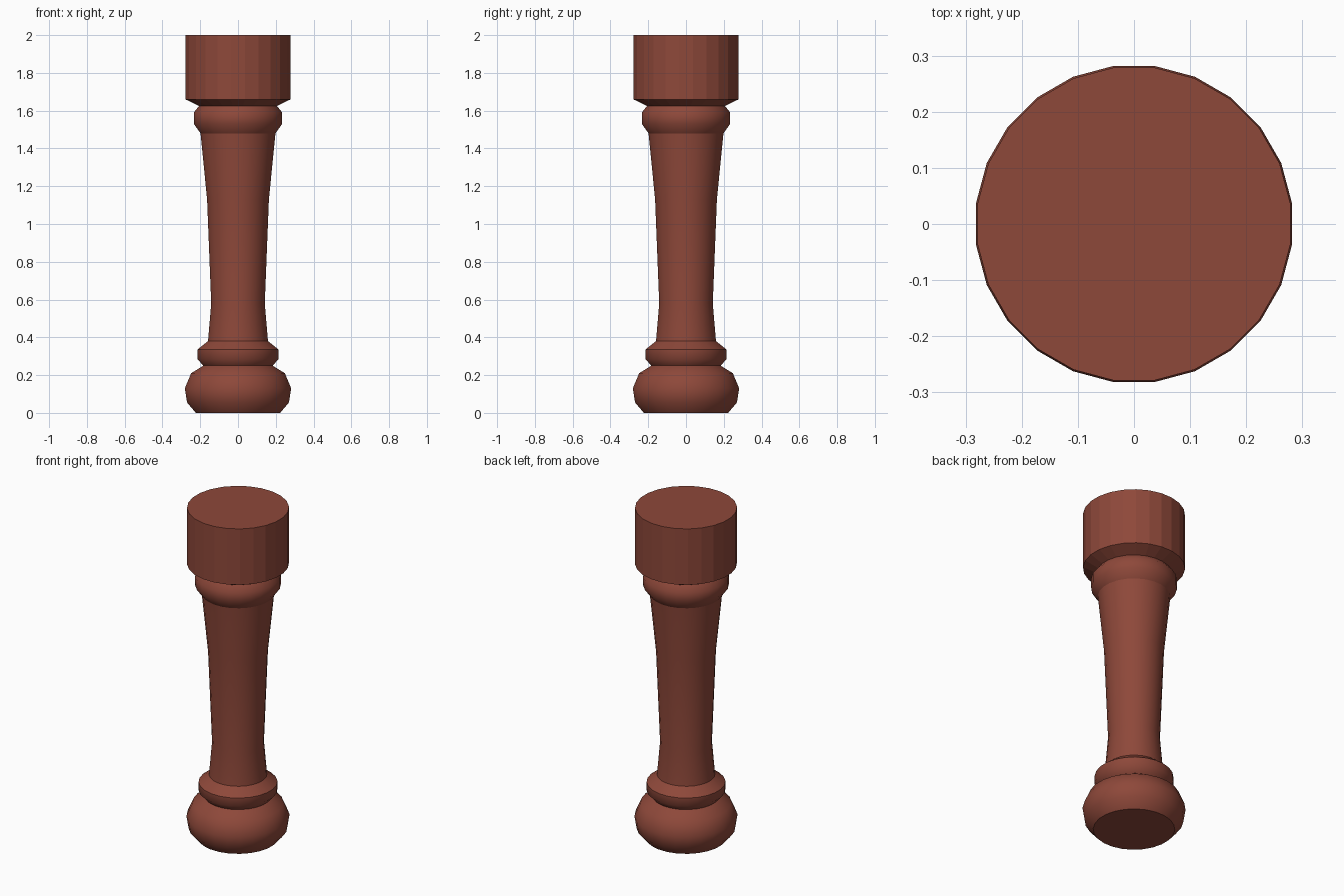
import bpy
import bmesh
from math import cos, sin, pi, radians

cube = bpy.data.objects.get("Cube")
if cube:
    bpy.data.objects.remove(cube, do_unlink=True)

SIDES = 24

wood = bpy.data.materials.new("red brown wood")
wood.use_nodes = True
colour = (0.27, 0.065, 0.042, 1)
wood.diffuse_color = colour
wood.node_tree.nodes["Principled BSDF"].inputs["Base Color"].default_value = colour


def turned(name, profile, cap_bottom=False, cap_top=False, smooth=40):
    """Revolve (radius, height) points about the z axis."""
    bm = bmesh.new()
    rings = []
    for r, z in profile:
        angles = [2 * pi * (i + 0.5) / SIDES for i in range(SIDES)]
        rings.append([bm.verts.new((r * cos(a), r * sin(a), z)) for a in angles])
    for low, high in zip(rings, rings[1:]):
        for i in range(SIDES):
            j = (i + 1) % SIDES
            bm.faces.new((low[i], low[j], high[j], high[i]))
    if cap_bottom:
        bm.faces.new(rings[0][::-1])
    if cap_top:
        bm.faces.new(rings[-1])
    mesh = bpy.data.meshes.new(name)
    bm.to_mesh(mesh)
    bm.free()
    mesh.materials.append(wood)
    obj = bpy.data.objects.new(name, mesh)
    bpy.context.collection.objects.link(obj)
    if smooth:
        bpy.ops.object.select_all(action="DESELECT")
        obj.select_set(True)
        bpy.context.view_layer.objects.active = obj
        bpy.ops.object.shade_smooth_by_angle(angle=radians(smooth))
    return obj


# Rounded foot
turned("bun_foot", [(0.225, 0), (0.272, 0.055), (0.284, 0.13), (0.25, 0.21),
                    (0.185, 0.25)], cap_bottom=True, smooth=45)

# Ring above the foot
turned("lower_collar", [(0.185, 0.25), (0.217, 0.285), (0.217, 0.335),
                        (0.16, 0.38)], smooth=50)

# Tapered shaft
turned("shaft", [(0.16, 0.38), (0.143, 0.58), (0.165, 1.13), (0.2, 1.48)])

# Ring under the top block
turned("upper_collar", [(0.2, 1.48), (0.236, 1.53), (0.236, 1.59),
                        (0.208, 1.625)], smooth=60)

# Faceted block with a bevelled underside
turned("top_block", [(0.208, 1.625), (0.281, 1.66), (0.281, 2)],
       cap_top=True, smooth=0)
